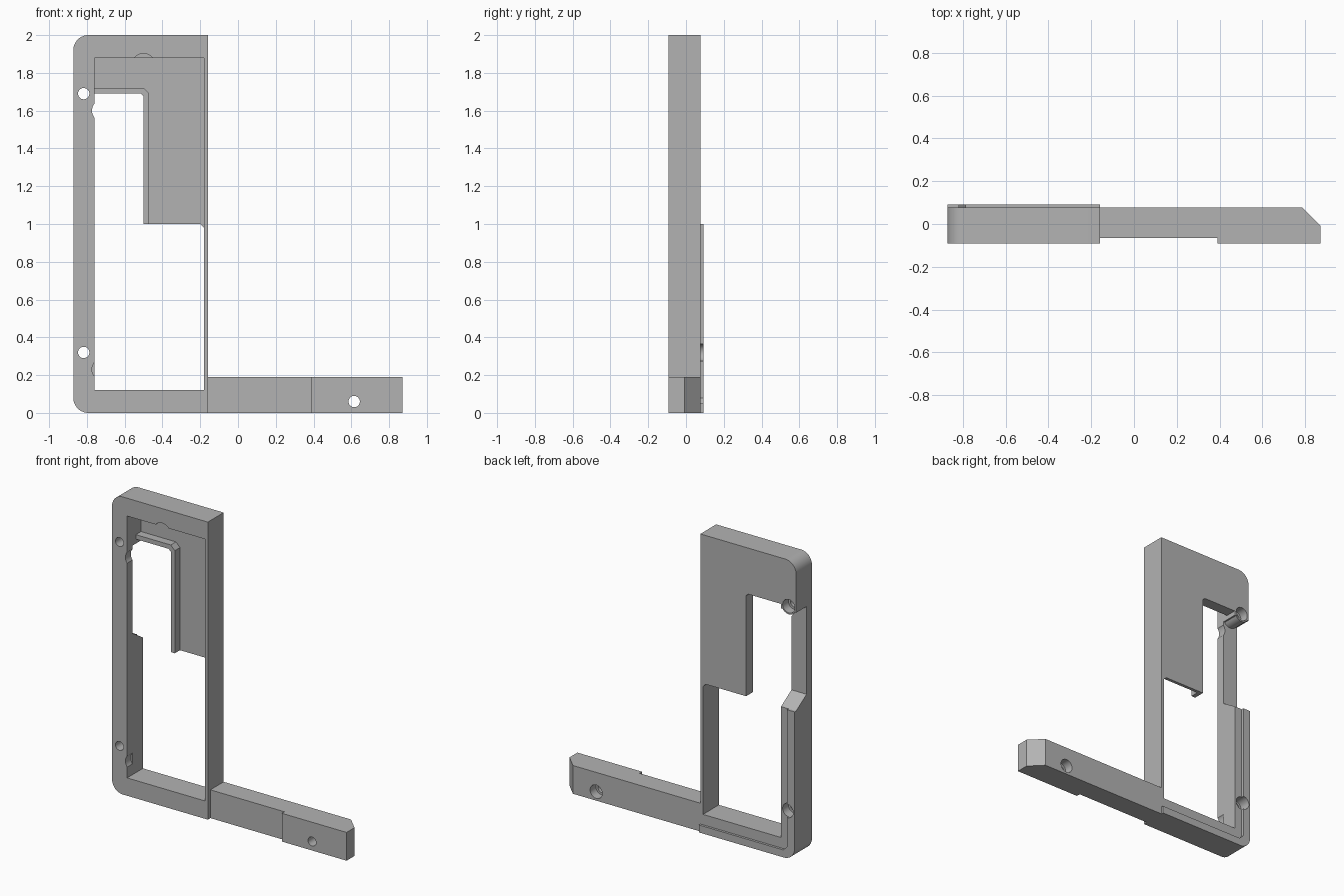
import bpy
import bmesh
from math import cos, sin, pi, radians

cube = bpy.data.objects.get("Cube")
if cube:
    bpy.data.objects.remove(cube, do_unlink=True)

# One plain grey for everything
grey = bpy.data.materials.new("plain_grey")
grey.use_nodes = True
COLOUR = (0.45, 0.45, 0.45, 1)
grey.diffuse_color = COLOUR
grey.node_tree.nodes["Principled BSDF"].inputs["Base Color"].default_value = COLOUR

FRONT, BACK, LIP = -0.092, 0.076, 0.092
LEFT, RIGHT = -0.872, -0.16
IN_LEFT, IN_RIGHT = -0.76, -0.18
FLOOR = -0.035                      # depth of the relief in the side post
HOLE_X, HOLES_Z = -0.817, (0.32, 1.69)


def prism(name, points, lo, hi, axis="y"):
    """Extrude a profile: (x, z) along y, (y, z) along x, or (x, y) along z."""
    place = {"y": lambda a, b, t: (a, t, b),
             "x": lambda a, b, t: (t, a, b),
             "z": lambda a, b, t: (a, b, t)}[axis]
    bm = bmesh.new()
    n = len(points)
    low = [bm.verts.new(place(a, b, lo)) for a, b in points]
    high = [bm.verts.new(place(a, b, hi)) for a, b in points]
    bm.faces.new(low)
    bm.faces.new(high)
    for i in range(n):
        j = (i + 1) % n
        bm.faces.new((low[i], low[j], high[j], high[i]))
    bmesh.ops.recalc_face_normals(bm, faces=bm.faces)
    mesh = bpy.data.meshes.new(name)
    bm.to_mesh(mesh)
    bm.free()
    mesh.materials.append(grey)
    obj = bpy.data.objects.new(name, mesh)
    bpy.context.collection.objects.link(obj)
    return obj


def rect(a0, a1, b0, b1):
    return [(a0, b0), (a1, b0), (a1, b1), (a0, b1)]


def arc(cx, cz, r, start, end, steps):
    return [(cx + r * cos(radians(start + (end - start) * i / steps)),
             cz + r * sin(radians(start + (end - start) * i / steps)))
            for i in range(steps + 1)]


def rod(name, x, z, r, lo, hi):
    return prism(name, arc(x, z, r, 0, 360, 32)[:-1], lo, hi)


def cut(obj, cutter):
    cutter.hide_render = True
    mod = obj.modifiers.new("cut", "BOOLEAN")
    mod.operation = "DIFFERENCE"
    mod.solver = "EXACT"
    mod.object = cutter
    bpy.context.view_layer.objects.active = obj
    bpy.ops.object.modifier_apply(modifier=mod.name)
    bpy.data.objects.remove(cutter, do_unlink=True)


def screw_hole(obj, x, z):
    cut(obj, rod("hole_cutter", x, z, 0.03, -0.2, 0.2))
    cut(obj, rod("counterbore_cutter", x, z, 0.045, 0.015, 0.2))


# Tall frame, rounded on its outer side
R = 0.08
outline = ([(RIGHT, 0), (RIGHT, 2)]
           + arc(LEFT + R, 2 - R, R, 90, 180, 10)
           + arc(LEFT + R, R, R, 180, 270, 10))
frame = prism("frame", outline, FRONT, BACK)
cut(frame, prism("opening_cutter", rect(IN_LEFT, IN_RIGHT, 0.12, 1.88), -0.2, 0.2))

# Relief with a sloped lower end behind the side post
relief = [(FLOOR, 1.07), (BACK, 1.0), (0.2, 0.92), (0.2, 1.66), (FLOOR, 1.66)]
cut(frame, prism("relief_cutter", relief, -1, -0.7, "x"))

# Shallow round notches on the inner edges
for x, z in ((-0.713, 1.60), (-0.713, 0.23), (-0.5, 1.843)):
    cut(frame, rod("notch_cutter", x, z, 0.06, -0.2, FLOOR))
for z in HOLES_Z:
    screw_hole(frame, HOLE_X, z)

# Boss around the upper screw, continuing into the relief
boss = rod("screw_boss", HOLE_X, HOLES_Z[1], 0.055, FLOOR - 0.005, BACK - 0.001)
screw_hole(boss, HOLE_X, HOLES_Z[1])

# Raised back lip along the lower side and the bottom
IN = LEFT + 0.055
lip_profile = ([(RIGHT, 0), (RIGHT, 0.05), (IN + 0.03, 0.05), (IN, 0.08), (IN, 1.0), (LEFT, 1.0)]
               + arc(LEFT + R, R, R, 180, 270, 10))
back_lip = prism("back_lip", lip_profile, BACK, LIP)
screw_hole(back_lip, HOLE_X, HOLES_Z[0])

# Thin back panel with an L-shaped outline
panel = [(IN_LEFT, 1.88), (IN_LEFT, 1.69), (-0.515, 1.69), (-0.5, 1.675), (-0.5, 1.0),
         (-0.2, 1.0), (IN_RIGHT, 0.98), (IN_RIGHT, 1.88)]
prism("back_panel", panel, 0.055, BACK)

# Raised rim following the panel cutout
rim = [(IN_LEFT, 1.72), (IN_LEFT, 1.69), (-0.515, 1.69), (-0.5, 1.675), (-0.5, 1.0),
       (-0.47, 1.0), (-0.47, 1.69), (-0.5, 1.72)]
prism("panel_rim", rim, 0.0, 0.055)

# Foot bar with a stepped front and a chamfered end
bar = [(RIGHT, -0.065), (0.39, -0.065), (0.39, FRONT), (0.872, FRONT),
       (0.872, -0.008), (0.788, BACK), (RIGHT, BACK)]
foot_bar = prism("foot_bar", bar, 0, 0.19, "z")
screw_hole(foot_bar, 0.615, 0.06)

# Smooth the round parts, keep the edges crisp
for obj in (frame, boss, back_lip, foot_bar):
    bpy.ops.object.select_all(action="DESELECT")
    obj.select_set(True)
    bpy.context.view_layer.objects.active = obj
    bpy.ops.object.shade_smooth_by_angle(angle=pi / 6)
